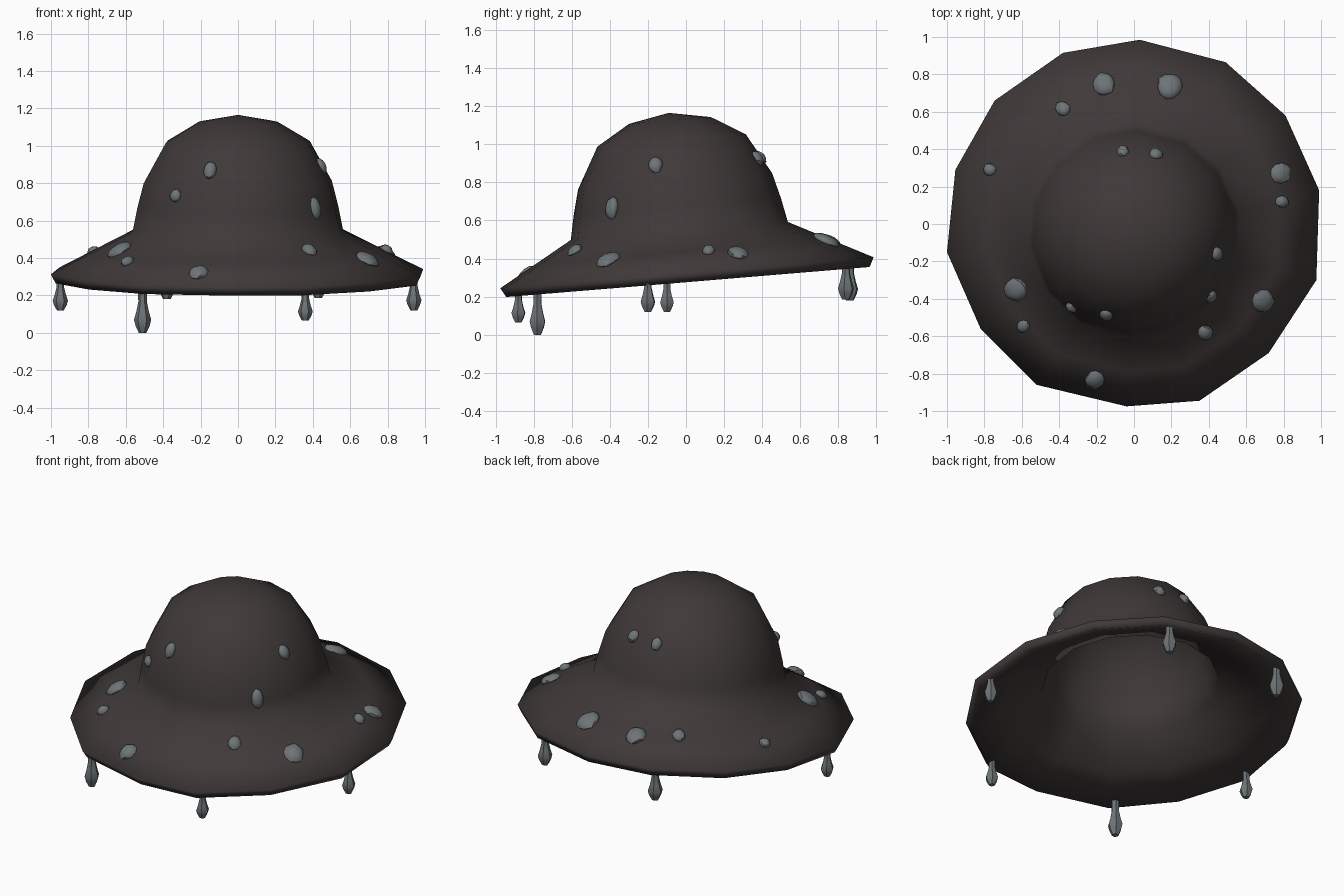
import bpy, bmesh, math, random
from mathutils import Vector, Matrix
from mathutils.bvhtree import BVHTree

if "Cube" in bpy.data.objects:
    bpy.data.objects.remove(bpy.data.objects["Cube"])

random.seed(4)
TILT = 0.083  # the hat leans slightly toward the front


def material(name, rgb):
    m = bpy.data.materials.new(name)
    m.diffuse_color = (*rgb, 1)
    m.use_nodes = True
    m.node_tree.nodes["Principled BSDF"].inputs["Base Color"].default_value = m.diffuse_color
    return m


FELT = material("dark brown felt", (0.050, 0.041, 0.040))
STONE = material("grey stone", (0.155, 0.175, 0.185))


def make_object(name, bm, mat, angle):
    me = bpy.data.meshes.new(name)
    bm.to_mesh(me)
    ob = bpy.data.objects.new(name, me)
    bpy.context.collection.objects.link(ob)
    me.materials.append(mat)
    bpy.ops.object.select_all(action='DESELECT')
    ob.select_set(True)
    bpy.context.view_layer.objects.active = ob
    bpy.ops.object.shade_smooth_by_angle(angle=math.radians(angle))
    return ob


# hat: uneven brim outline, bridged up through rings to the crown top
RIM = [(0.99, 0.18), (0.81, 0.58), (0.49, 0.865), (0.03, 0.985), (-0.38, 0.915),
       (-0.745, 0.66), (-0.955, 0.29), (-1.0, -0.15), (-0.82, -0.56), (-0.52, -0.86),
       (-0.04, -0.975), (0.35, -0.945), (0.72, -0.69), (0.975, -0.30)]
CROWN = [(0.57, 0.545), (0.545, 0.67), (0.51, 0.805), (0.39, 1.02), (0.215, 1.125)]
bm = bmesh.new()
rim = [Vector((x, y, 0.325 + TILT * y)) for x, y in RIM]
rings = [rim]
for r, z in CROWN:
    cy = -0.035 - 0.085 * (z - 0.545)
    ring = []
    for x, y in RIM:
        a = math.atan2(y, x)
        px, py = r * math.cos(a), r * math.sin(a)
        ring.append(Vector((px, cy + py, z + TILT * py)))
    rings.append(ring)
rings.insert(1, [a.lerp(b, 0.5) for a, b in zip(rings[0], rings[1])])
rows = [[bm.verts.new(p) for p in ring] for ring in rings]
n = len(RIM)
for lo, hi in zip(rows, rows[1:]):
    for i in range(n):
        j = (i + 1) % n
        bm.faces.new((lo[i], lo[j], hi[j], hi[i]))
apex = bm.verts.new((0, -0.09, 1.165))
for i in range(n):
    bm.faces.new((rows[-1][i], rows[-1][(i + 1) % n], apex))
bm.normal_update()
surface = BVHTree.FromBMesh(bm)
hat = make_object("hat", bm, FELT, 60)
shell = hat.modifiers.new("felt thickness", 'SOLIDIFY')
shell.thickness = 0.055
shell.offset = -1


# flattened, slightly irregular stones set into the felt
def stone(name, hit, normal, w, h, depth):
    b = bmesh.new()
    bmesh.ops.create_icosphere(b, subdivisions=2, radius=1)
    for v in b.verts:
        v.co *= random.uniform(0.92, 1.06)
    side = Vector((0, 0, 1)).cross(normal).normalized()
    up = normal.cross(side)
    frame = Matrix((side * w, up * h, normal * depth)).transposed().to_4x4()
    frame.translation = hit + normal * 0.004
    b.transform(frame)
    make_object(name, b, STONE, 35)


BRIM_STONES = [(-0.16, 0.745, 0.062), (0.19, 0.735, 0.072), (-0.38, 0.615, 0.042),
               (-0.77, 0.29, 0.034), (0.785, 0.27, 0.058), (0.79, 0.12, 0.036),
               (-0.63, -0.35, 0.067), (-0.59, -0.545, 0.036), (0.69, -0.41, 0.063),
               (0.38, -0.58, 0.042), (-0.21, -0.83, 0.053)]
for k, (x, y, r) in enumerate(BRIM_STONES):
    hit, nrm, _, _ = surface.ray_cast(Vector((x, y, 3)), Vector((0, 0, -1)))
    stone(f"brim_stone_{k + 1}", hit, nrm, r * 0.95, r * 1.08, 0.022 + r * 0.15)

# x, y, z, half width, half height
CROWN_STONES = [(-0.06, 0.39, 0.93, 0.033, 0.042), (0.12, 0.38, 0.93, 0.036, 0.042),
                (0.44, -0.16, 0.89, 0.038, 0.048), (0.43, -0.40, 0.67, 0.036, 0.062),
                (-0.33, -0.44, 0.73, 0.033, 0.036), (-0.15, -0.49, 0.87, 0.036, 0.052)]
for k, (x, y, z, w, h) in enumerate(CROWN_STONES):
    hit, nrm, _, _ = surface.find_nearest(Vector((x, y, z)))
    stone(f"crown_stone_{k + 1}", hit, nrm, w, h, 0.028)

# teardrop pendants hanging from the rim: x, y, top z, bottom z, bulb radius
DROPS = [(-0.95, -0.10, 0.29, 0.12, 0.041), (-0.51, -0.78, 0.23, 0.0, 0.046),
         (0.36, -0.88, 0.23, 0.065, 0.040), (0.94, -0.20, 0.30, 0.12, 0.041),
         (-0.38, 0.86, 0.38, 0.18, 0.046), (0.43, 0.84, 0.38, 0.185, 0.044)]
PROFILE = [(0.0, 0.45), (0.16, 0.82), (0.30, 1.0), (0.50, 0.72), (0.72, 0.5), (1.0, 0.55)]
for k, (x, y, top, bottom, r) in enumerate(DROPS):
    b = bmesh.new()
    levels = [[b.verts.new((x + r * s * math.cos(i * math.pi / 3 + k),
                            y + r * s * math.sin(i * math.pi / 3 + k),
                            bottom + (top - bottom) * t)) for i in range(6)]
              for t, s in PROFILE]
    for lo, hi in zip(levels, levels[1:]):
        for i in range(6):
            j = (i + 1) % 6
            b.faces.new((lo[i], lo[j], hi[j], hi[i]))
    b.faces.new(levels[0][::-1])
    b.faces.new(levels[-1])
    make_object(f"drop_{k + 1}", b, STONE, 35)
